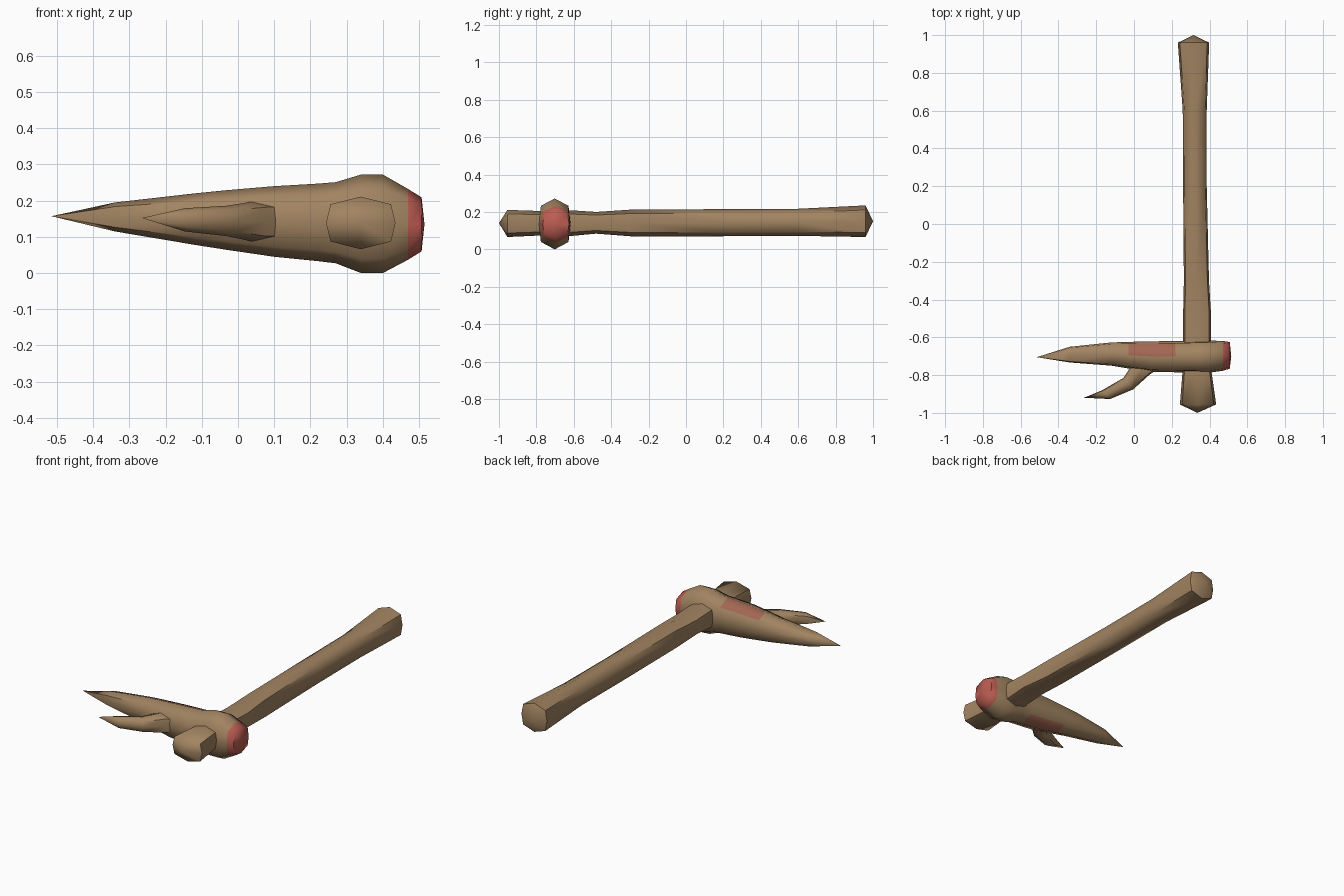
import bpy, bmesh
from mathutils import Vector

if "Cube" in bpy.data.objects:
    bpy.data.objects.remove(bpy.data.objects["Cube"])

# Boxy octagon shared by every part
OCT = [(0, 1), (.87, .71), (1, 0), (.87, -.71), (0, -1), (-.87, -.71), (-1, 0), (-.87, .71)]


def material(name, rgb):
    m = bpy.data.materials.new(name)
    m.diffuse_color = (*rgb, 1)
    m.use_nodes = True
    m.node_tree.nodes["Principled BSDF"].inputs["Base Color"].default_value = m.diffuse_color
    return m


WOOD = material("brown wood", (.36, .23, .12))
RED = material("worn red", (.50, .11, .085))
FADED = material("faded red", (.37, .135, .085))


def loft(name, start, rings, end, side, paint=None):
    """Skin octagon rings (centre, half width along side, half height) between two points."""
    bm = bmesh.new()
    side = Vector(side).normalized()
    up = Vector((0, 0, 1))
    loops = [[bm.verts.new(Vector(c) + side * (a * w) + up * (b * h)) for a, b in OCT]
             for c, w, h in rings]
    for p, q in zip(loops, loops[1:]):
        for i in range(8):
            j = (i + 1) % 8
            bm.faces.new((p[i], p[j], q[j], q[i]))
    for point, loop in ((start, loops[0]), (end, loops[-1])):
        tip = bm.verts.new(point)
        for i in range(8):
            bm.faces.new((loop[i], loop[(i + 1) % 8], tip))
    bmesh.ops.recalc_face_normals(bm, faces=bm.faces)
    if paint:
        for f in bm.faces:
            f.material_index = paint(f.calc_center_median(), f.normal)
    me = bpy.data.meshes.new(name)
    bm.to_mesh(me)
    bm.free()
    for m in (WOOD, RED, FADED):
        me.materials.append(m)
    ob = bpy.data.objects.new(name, me)
    bpy.context.collection.objects.link(ob)
    bpy.ops.object.select_all(action='DESELECT')
    ob.select_set(True)
    bpy.context.view_layer.objects.active = ob
    bpy.ops.object.shade_smooth_by_angle(angle=1.05)
    return ob


# Handle: y, x low, x high, z low, z high
handle = [(-.955, .243, .435, .066, .211), (-.78, .257, .410, .074, .205),
          (-.62, .260, .408, .071, .209), (-.48, .260, .408, .084, .200),
          (-.30, .264, .397, .070, .212), (.20, .260, .385, .070, .215),
          (.60, .258, .385, .072, .217), (.96, .232, .398, .066, .235)]
loft("handle", (.335, -1, .14),
     [(((a + b) / 2, y, (c + d) / 2), (b - a) / 2, (d - c) / 2) for y, a, b, c, d in handle],
     (.315, 1, .15), (1, 0, 0))


# Head: red striking end, faded stripes along the back of the spike
def head_paint(c, n):
    if c.x > .47:
        return 1
    if -.03 < c.x < .22 and n.y > .1 and abs(n.z) > .5:
        return 2
    return 0


# Head: x, y low, y high, z low, z high
head = [(-.34, -.733, -.650, .115, .195), (-.12, -.750, -.627, .078, .220),
        (-.03, -.765, -.624, .064, .229), (.10, -.783, -.621, .045, .240),
        (.22, -.785, -.620, .033, .247), (.27, -.785, -.620, .027, .251),
        (.34, -.787, -.617, .000, .272), (.40, -.787, -.617, .000, .272),
        (.47, -.777, -.619, .037, .232), (.507, -.766, -.625, .060, .209)]
loft("head_spike", (-.515, -.705, .157),
     [((x, (a + b) / 2, (c + d) / 2), (b - a) / 2, (d - c) / 2) for x, a, b, c, d in head],
     (.515, -.70, .135), (0, 1, 0), head_paint)

# Forked side prong growing out of the head
loft("side_prong", (-.265, -.92, .152),
     [((-.147, -.903, .147), .031, .032), ((-.03, -.845, .144), .040, .042),
      ((.045, -.757, .142), .055, .056), ((.11, -.71, .142), .058, .058)],
     (.14, -.70, .142), (-.6, .7, 0))
